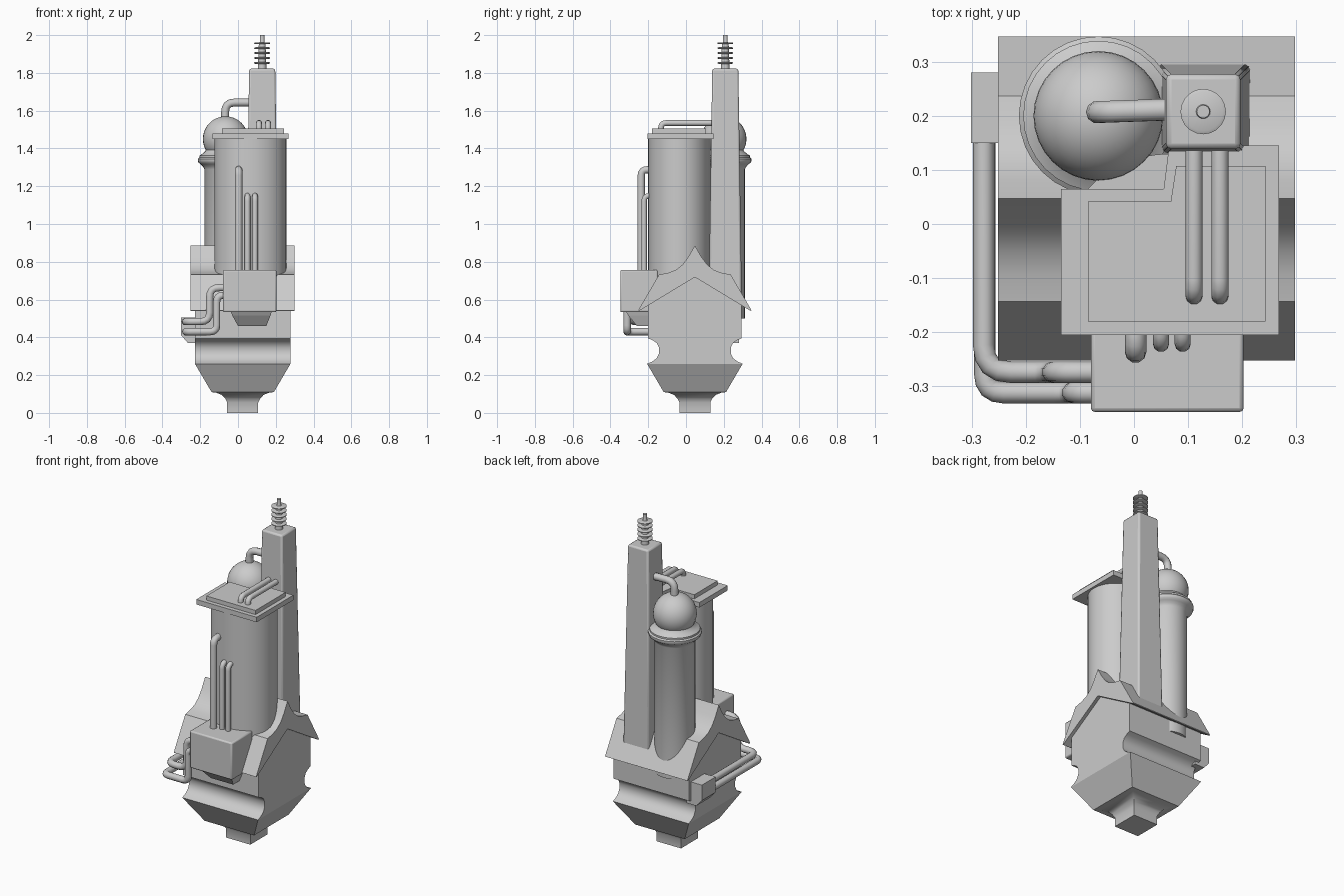
import bpy, bmesh, math
from mathutils import Vector

if "Cube" in bpy.data.objects:
    bpy.data.objects.remove(bpy.data.objects["Cube"])

CX, CY = 0.025, 0.047  # centre of the house


def finish(name, bm, smooth=False, bevel=0):
    bmesh.ops.recalc_face_normals(bm, faces=bm.faces)
    me = bpy.data.meshes.new(name)
    bm.to_mesh(me)
    bm.free()
    ob = bpy.data.objects.new(name, me)
    bpy.context.collection.objects.link(ob)
    if bevel:
        m = ob.modifiers.new("Bevel", 'BEVEL')
        m.width, m.segments = bevel, 2
    if smooth:
        bpy.ops.object.select_all(action='DESELECT')
        ob.select_set(True)
        bpy.context.view_layer.objects.active = ob
        bpy.ops.object.shade_smooth_by_angle(angle=math.radians(35))
    return ob


def loft(name, rings, smooth=False, bevel=0):
    """Skin a stack of equal-length point rings and cap both ends."""
    bm = bmesh.new()
    vs = [[bm.verts.new(p) for p in r] for r in rings]
    n = len(vs[0])
    for a, b in zip(vs, vs[1:]):
        for i in range(n):
            j = (i + 1) % n
            bm.faces.new((a[i], a[j], b[j], b[i]))
    bm.faces.new(vs[0])
    bm.faces.new(vs[-1])
    return finish(name, bm, smooth, bevel)


def rect(x0, x1, y0, y1, z):
    return [(x0, y0, z), (x1, y0, z), (x1, y1, z), (x0, y1, z)]


def square(cx, cy, h, z):
    return rect(cx - h, cx + h, cy - h, cy + h, z)


def ellipse(cx, cy, rx, ry, z, n=40):
    return [(cx + rx * math.cos(2 * math.pi * i / n),
             cy + ry * math.sin(2 * math.pi * i / n), z) for i in range(n)]


def lathe(name, cx, cy, profile, n=32):
    return loft(name, [ellipse(cx, cy, r, r, z, n) for r, z in profile], True)


def gable(name, half, x0, x1):
    """Mirror a half profile (y offset, z) and extrude it along x."""
    pts = half + [(-y, z) for y, z in reversed(half) if y > 0]
    # profile runs ridge -> eave -> underside; drop the mirrored copies on the axis
    return loft(name, [[(x, CY + y, z) for y, z in pts] for x in (x0, x1)], True)


def pipe(name, pts, r, bend=0.04):
    """Round tube along a path with rounded corners."""
    pts = [Vector(p) for p in pts]
    path = [pts[0]]
    for a, b, c in zip(pts, pts[1:], pts[2:]):
        p = b + (a - b).normalized() * bend
        q = b + (c - b).normalized() * bend
        for i in range(5):
            t = i / 4
            path.append(p * (1 - t) ** 2 + b * 2 * t * (1 - t) + q * t * t)
    path.append(pts[-1])
    cu = bpy.data.curves.new(name, 'CURVE')
    cu.dimensions = '3D'
    cu.bevel_depth, cu.bevel_resolution, cu.use_fill_caps = r, 3, True
    sp = cu.splines.new('POLY')
    sp.points.add(len(path) - 1)
    for s, p in zip(sp.points, path):
        s.co = (*p, 1)
    sp.use_smooth = True
    ob = bpy.data.objects.new(name, cu)
    bpy.context.collection.objects.link(ob)
    return ob


# Square tapering foot under the house
loft("foot", [square(CX, CY, h, z) for h, z in (
    (.082, 0), (.082, .055), (.092, .075), (.11, .095), (.14, .107),
    (.165, .11), (.253, .26))], True)

# House walls with grooves along front and back
gable("house_walls", [(0, .735), (.248, .58), (.248, .395), (.225, .385),
                      (.202, .37), (.19, .345), (.19, .315), (.202, .29),
                      (.225, .272), (.253, .26)], CX - .253, CX + .253)

# Roof with swept ridge, shoulders and an open V underneath
gable("roof", [(0, .886), (.035, .825), (.065, .785), (.1, .757), (.14, .742),
               (.19, .732), (.3, .543), (.295, .54), (.001, .718)],
      -.252, .298)

# Large front tank and its notched two-step lid
loft("main_tank", [ellipse(.066, -.035, .19, .165, z, 48) for z in (.56, 1.46)], True)


def lid(name, x0, x1, y0, y1, nx, ny, z0, z1):
    pts = [(x0, y0), (x1, y0), (x1, y1), (nx + .01, y1), (nx, ny), (x0, ny)]
    loft(name, [[(x, y, z) for x, y in pts] for z in (z0, z1)])


lid("lid_lower", -.135, .268, -.205, .145, .055, .065, 1.45, 1.48)
lid("lid_upper", -.085, .243, -.18, .107, .068, .042, 1.48, 1.505)

# Rear round tank with flared collar and ball
TX, TY = -.066, .2
lathe("rear_tank", TX, TY, [(.112, .5), (.112, 1.29), (.12, 1.305), (.132, 1.317),
                            (.143, 1.325), (.147, 1.335), (.147, 1.345), (.139, 1.352),
                            (.139, 1.362), (.122, 1.372), (.108, 1.385), (.1, 1.402),
                            (.1, 1.43)])
bm = bmesh.new()
bmesh.ops.create_uvsphere(bm, u_segments=32, v_segments=20, radius=.12)
bmesh.ops.translate(bm, vec=(TX, TY, 1.45), verts=bm.verts)
finish("tank_ball", bm, True)
pipe("ball_pipe", [(-.068, .207, 1.5), (-.068, .207, 1.643), (.1, .213, 1.643)], .021, .05)

# Tapered tower
AX, AY = .128, .208
loft("tower", [square(AX, AY, .088, .57), square(AX, AY, .069, 1.822)], True, .01)

# Antenna: tapered rod with thin discs
lathe("antenna_rod", AX, AY, [(.024, 1.81), (.022, 1.84), (.018, 1.95),
                              (.012, 1.965), (.012, 2.0)], 16)
for i in range(5):
    z = 1.853 + i * .026
    lathe(f"antenna_disc_{i}", AX, AY, [(.036, z - .005), (.042, z - .002),
                                        (.042, z + .002), (.036, z + .005)], 20)

# Pipes across the lid into the tower
for i, x in enumerate((.111, .159)):
    pipe(f"lid_pipe_{i}", [(x, -.133, 1.49), (x, -.133, 1.535), (x, .18, 1.535)], .016, .03)

# Front box with tapered underside
loft("front_box", [rect(-.08, .203, -.348, -.15, z) for z in (.533, .757)], True, .008)
loft("front_box_base", [rect(0, .15, -.26, -.15, .46),
                        rect(-.03, .172, -.305, -.15, .515),
                        rect(-.04, .18, -.32, -.15, .54)])

# Risers from the front box into the main tank
for i, (x, y, z, r) in enumerate(((.003, -.237, 1.287, .02),
                                  (.05, -.222, 1.15, .015),
                                  (.09, -.222, 1.15, .015))):
    pipe(f"riser_{i}", [(x, -.12, z), (x, y, z), (x, y, .7)], r, .03)

# Small side box with sloped bottom
loft("side_box", [rect(-.265, -.2, .15, .28, .37), rect(-.302, -.2, .15, .28, .412),
                  rect(-.302, -.2, .15, .28, .505)])

# Two pipes from the side box, round the corner and up into the front box
for i, (x, y, vx, z0, z1) in enumerate(((-.278, -.274, -.15, .483, .663),
                                        (-.276, -.312, -.113, .43, .622))):
    pipe(f"side_pipe_{i}", [(x, .2, z0), (x, y, z0), (vx, y, z0),
                            (vx, y, z1), (-.04, y, z1)], .02, .035 if i else .05)
